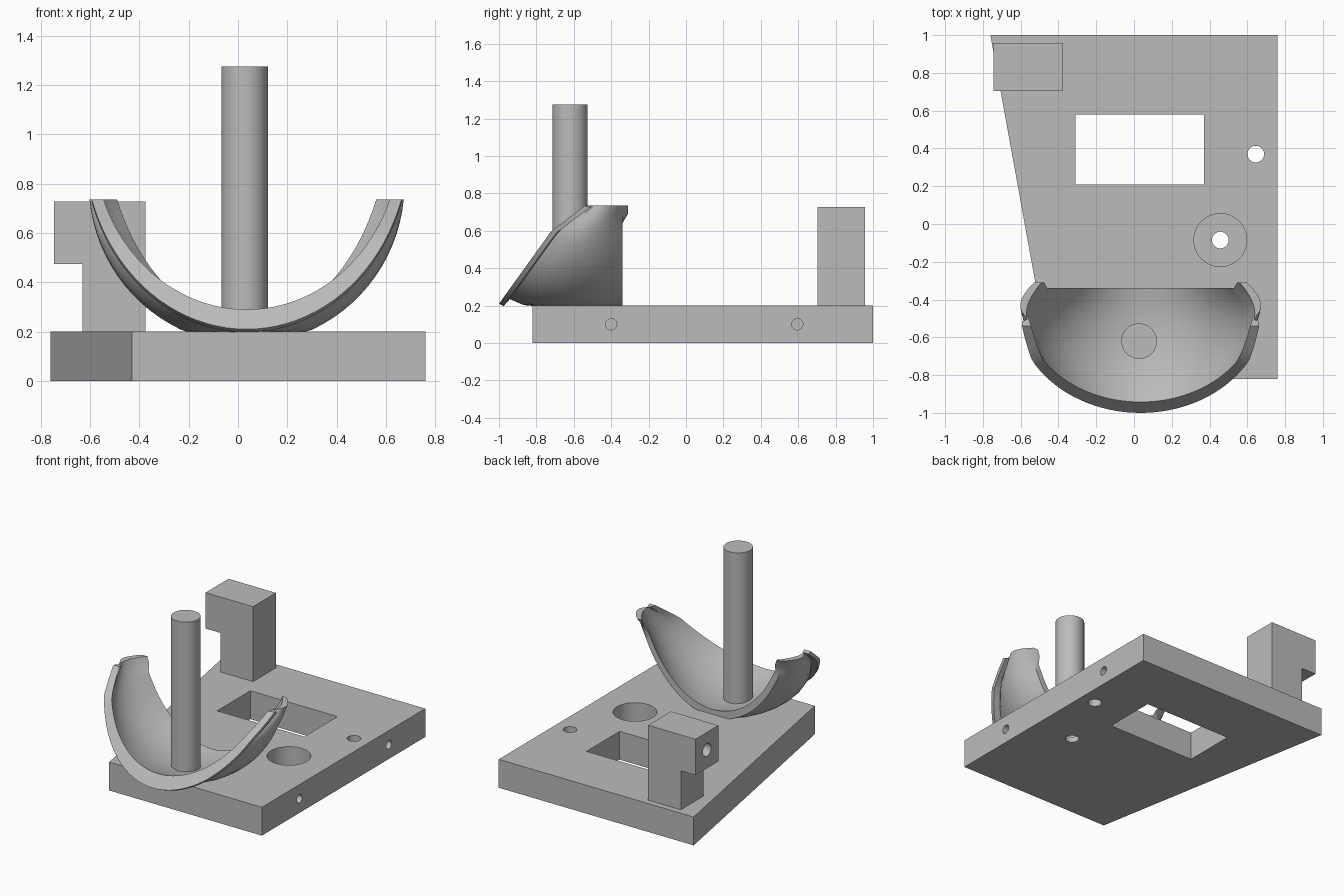
import bpy, bmesh, math
from mathutils import Vector

cube = bpy.data.objects.get("Cube")
if cube:
    bpy.data.objects.remove(cube, do_unlink=True)

grey = bpy.data.materials.new("plain_grey")
grey.use_nodes = True
grey.diffuse_color = (0.5, 0.5, 0.5, 1)
grey.node_tree.nodes["Principled BSDF"].inputs["Base Color"].default_value = (0.5, 0.5, 0.5, 1)

TOP = 0.2        # upper face of the base plate
BOWL_X = 0.035   # centre line of the bowl
HORN = 0.735     # height of the bowl's horns


def add_object(name, bm):
    bmesh.ops.recalc_face_normals(bm, faces=bm.faces)
    mesh = bpy.data.meshes.new(name)
    bm.to_mesh(mesh)
    bm.free()
    mesh.materials.append(grey)
    obj = bpy.data.objects.new(name, mesh)
    bpy.context.collection.objects.link(obj)
    return obj


def prism(name, outline, start, depth):
    """Extrude a closed outline of 3D points along a vector."""
    bm = bmesh.new()
    start, depth = Vector(start), Vector(depth)
    face = bm.faces.new([bm.verts.new(start + Vector(p)) for p in outline])
    new = bmesh.ops.extrude_face_region(bm, geom=[face])["geom"]
    bmesh.ops.translate(bm, vec=depth, verts=[v for v in new if isinstance(v, bmesh.types.BMVert)])
    return add_object(name, bm)


def rod(name, start, radius, depth, axis="z", sides=48):
    ring = []
    for i in range(sides):
        a = math.tau * i / sides
        c, s = radius * math.cos(a), radius * math.sin(a)
        ring.append((c, s, 0) if axis == "z" else (0, c, s))
    return prism(name, ring, start, (0, 0, depth) if axis == "z" else (depth, 0, 0))


def activate(obj):
    bpy.ops.object.select_all(action="DESELECT")
    obj.select_set(True)
    bpy.context.view_layer.objects.active = obj


def cut(obj, cutter):
    cutter.hide_render = True
    activate(obj)
    mod = obj.modifiers.new("cut", "BOOLEAN")
    mod.operation = "DIFFERENCE"
    mod.solver = "EXACT"
    mod.object = cutter
    bpy.ops.object.modifier_apply(modifier=mod.name)
    bpy.data.objects.remove(cutter, do_unlink=True)


def smooth(obj, degrees=30):
    activate(obj)
    bpy.ops.object.shade_smooth_by_angle(angle=math.radians(degrees))


# Base plate with a slanted side, window, bolt holes and side holes
plate = prism("base_plate", [(-0.76, 1, 0), (-0.43, -0.82, 0), (0.76, -0.82, 0), (0.76, 1, 0)],
              (0, 0, 0), (0, 0, TOP))
cut(plate, prism("window_cutter", [(-0.31, 0.21, 0), (0.37, 0.21, 0), (0.37, 0.58, 0), (-0.31, 0.58, 0)],
                 (0, 0, -0.1), (0, 0, 0.5)))
cut(plate, rod("bolt_cutter", (0.645, 0.37, -0.1), 0.044, 0.5))
cut(plate, rod("recess_cutter", (0.457, -0.085, 0.04), 0.14, 0.5))
cut(plate, rod("recess_hole_cutter", (0.457, -0.085, -0.1), 0.044, 0.5))
for y in (-0.4, 0.595):
    cut(plate, rod("side_hole_cutter", (0.6, y, 0.1), 0.03, 0.3, "x", 32))
smooth(plate)

# Rear block with an overhang and a blind hole
block = prism("rear_block", [(-0.63, 0, TOP), (-0.375, 0, TOP), (-0.375, 0, 0.728), (-0.745, 0, 0.728),
                             (-0.745, 0, 0.475), (-0.63, 0, 0.475)], (0, 0.703, 0), (0, 0.255, 0))
cut(block, rod("block_hole_cutter", (-0.8, 0.83, 0.605), 0.045, 0.2, "x", 32))
smooth(block)

# Upright pillar
smooth(rod("pillar", (0.027, -0.62, TOP), 0.094, 1.075))


# Open bowl: U-shaped sections joined from back to slanted front rim
def section(t, width, height, low):
    """Point on a U section; t runs from horn to horn."""
    a = t * math.acos(1 - (HORN - low) / height)
    return width * math.sin(a), low + height * (1 - math.cos(a))


def rim_y(z):
    return -1 + 0.72 * (z - 0.21) + 0.6 * max(0, z - 0.6)


def back_y(z):
    return -0.34 + (0.03 if z > 0.69 else 0)


def curve(a, b, c, steps=8):
    """Smooth run through three points."""
    pts = []
    for i in range(steps + 1):
        s = i / steps
        pts.append(a * (1 - s) * (1 - 2 * s) + b * 4 * s * (1 - s) + c * s * (2 * s - 1))
    return pts


def surface(t, back, mid, front, shift, floor):
    xb, zb = section(t, *back)
    xm, zm = section(t, *mid)
    xf, zf = section(t, *front)
    yf = rim_y(zf) + shift
    pts = curve(Vector((xb, back_y(zb), zb)), Vector((xm, (yf - 0.34) / 2, zm)), Vector((xf, yf, zf)))
    for p in pts:
        p.z = min(max(p.z, floor), HORN)
    return pts


def bowl_loop(t):
    outer = surface(t, (0.61, 0.9, 0.18), (0.64, 0.65, 0.15), (0.63, 0.76, 0.235), 0.04, 0.196)
    inner = surface(t, (0.58, 0.87, 0.235), (0.61, 0.63, 0.212), (0.62, 0.69, 0.29), 0, 0.21)
    x, z = section(t, 0.66, 0.76, 0.21)
    lip = [Vector((x, rim_y(z) + 0.025, z - 0.012)), Vector((x, rim_y(z), z))]
    return outer + lip + inner[::-1]


bm = bmesh.new()
COLUMNS = 40
loops = []
for i in range(COLUMNS + 1):
    loops.append([bm.verts.new(p + Vector((BOWL_X, 0, 0))) for p in bowl_loop(2 * i / COLUMNS - 1)])
n = len(loops[0])
for a, b in zip(loops, loops[1:]):
    for j in range(n):
        k = (j + 1) % n
        bm.faces.new((a[j], a[k], b[k], b[j]))

# Close the two horn tips with strips between outer and inner edges
for loop in (loops[0], loops[-1]):
    half = (n - 2) // 2
    outer, inner = loop[:half], loop[half + 2:][::-1]
    for j in range(half - 1):
        bm.faces.new((outer[j], outer[j + 1], inner[j + 1], inner[j]))
    bm.faces.new((outer[-1], loop[half], loop[half + 1], inner[-1]))
smooth(add_object("bowl", bm), 35)
